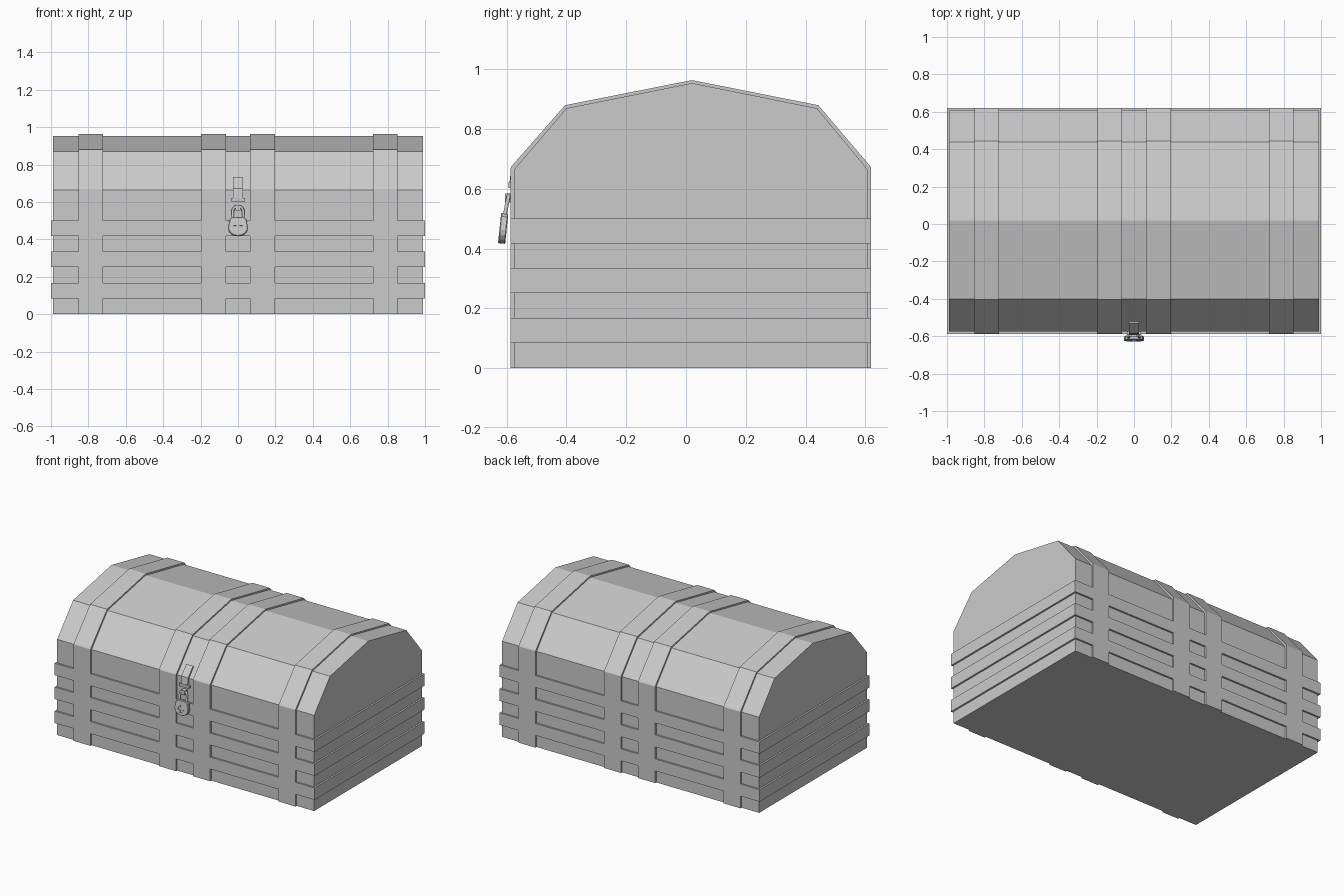
import bpy, bmesh, math
from mathutils import Vector, Matrix

if "Cube" in bpy.data.objects:
    bpy.data.objects.remove(bpy.data.objects["Cube"])


def finish(name, bm):
    bmesh.ops.recalc_face_normals(bm, faces=bm.faces)
    mesh = bpy.data.meshes.new(name)
    bm.to_mesh(mesh)
    bm.free()
    ob = bpy.data.objects.new(name, mesh)
    bpy.context.collection.objects.link(ob)
    return ob


def prism(name, pts, lo, hi, axis='x'):
    """Extrude a (y, z) outline along x, or an (x, z) outline along y."""
    bm = bmesh.new()
    put = (lambda p: (lo, p[0], p[1])) if axis == 'x' else (lambda p: (p[0], lo, p[1]))
    face = bm.faces.new([bm.verts.new(put(p)) for p in pts])
    ext = bmesh.ops.extrude_face_region(bm, geom=[face])
    move = Vector((hi - lo, 0, 0)) if axis == 'x' else Vector((0, hi - lo, 0))
    bmesh.ops.translate(bm, vec=move, verts=[v for v in ext['geom'] if isinstance(v, bmesh.types.BMVert)])
    return finish(name, bm)


def box(name, x, y, z):
    return prism(name, [(y[0], z[0]), (y[1], z[0]), (y[1], z[1]), (y[0], z[1])], *x)


# Chest body with faceted lid
body = [(-.575, 0), (-.575, .665), (-.40, .87), (.02, .954), (.438, .87), (.608, .665), (.608, 0)]
prism("chest_body", body, -.988, .988)

# Vertical straps arching over the lid
outer = [(-.587, 0), (-.587, .67), (-.582, .678), (-.405, .88), (.02, .964),
         (.443, .88), (.615, .678), (.62, .67), (.62, 0)]
inner = [(.59, 0), (.59, .655), (.43, .855), (.02, .935), (-.39, .855), (-.555, .655), (-.555, 0)]
for side in (-1, 1):
    for label, a, b in (("inner", .065, .197), ("outer", .723, .853)):
        prism("strap_" + label, outer + inner, *sorted((side * a, side * b)))

# Horizontal bands around the box
for z in (.085, .252, .418):
    box("band", (-1, 1), (-.587, .62), (z, z + .083))

# Hasp bent over the lid edge
prism("hasp", [(-.522, .728), (-.53, .734), (-.585, .672), (-.592, .61), (-.57, .61), (-.57, .66)],
      -.026, .026)
box("hasp_knuckle", (-.038, .038), (-.594, -.575), (.603, .622))
box("staple", (-.014, .014), (-.605, -.575), (.555, .585))

# Padlock body, rounded below and tilted outward
lock = [(-.03, .052), (-.045, .04)]
for i in range(9):
    a = math.pi + math.pi * i / 8
    lock.append((.053 * math.cos(a), -.005 + .045 * math.sin(a)))
lock += [(.045, .04), (.03, .052)]
padlock = prism("padlock", lock, -.012, .012, 'y')
bev = padlock.modifiers.new("bevel", 'BEVEL')
bev.width, bev.segments, bev.limit_method = .003, 1, 'ANGLE'
bev.angle_limit = math.radians(50)

# Cross-shaped keyhole cut into the padlock
t, r = .009, .025
cross = [(-t, r), (-t, t), (-r, t), (-r, -t), (-t, -t), (-t, -r),
         (t, -r), (t, -t), (r, -t), (r, t), (t, t), (t, r)]
cutter = prism("keyhole_cutter", [(x, z - .004) for x, z in cross], -.03, -.006, 'y')
cutter.hide_render = True
cutter.hide_set(True)
cut = padlock.modifiers.new("keyhole", 'BOOLEAN')
cut.operation, cut.object, cut.solver = 'DIFFERENCE', cutter, 'EXACT'
tilt = Matrix.Translation((0, -.612, .467)) @ Matrix.Rotation(math.radians(-6), 4, 'X')
padlock.matrix_world = tilt
cutter.matrix_world = tilt

# Shackle: bent tube leaning back into the hasp
curve = bpy.data.curves.new("shackle", 'CURVE')
curve.dimensions = '3D'
curve.bevel_depth, curve.bevel_resolution = .0075, 1
path = [(-.028, 0)] + [(-.028 * math.cos(math.pi * i / 6), .042 + .026 * math.sin(math.pi * i / 6))
                       for i in range(7)] + [(.028, 0)]
line = curve.splines.new('POLY')
line.points.add(len(path) - 1)
for p, (x, z) in zip(line.points, path):
    p.co = (x, -.607 + z * .2, .51 + z, 1)
bpy.context.collection.objects.link(bpy.data.objects.new("shackle", curve))
